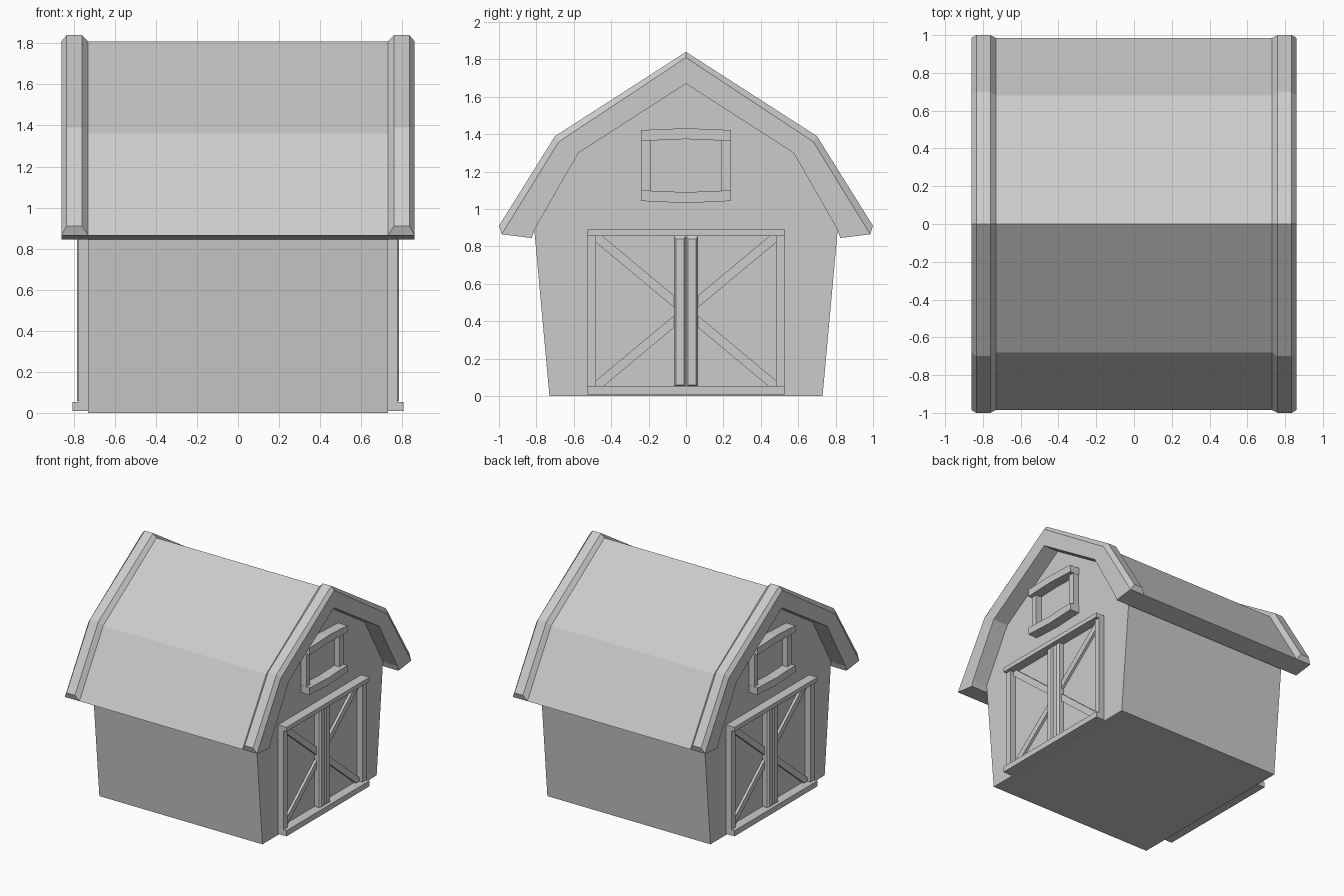
import bpy, bmesh

if "Cube" in bpy.data.objects:
    bpy.data.objects.remove(bpy.data.objects["Cube"])


def loft(name, sections):
    """Skin a solid through (x, [(y, z), ...]) sections of equal length."""
    bm = bmesh.new()
    rings = [[bm.verts.new((x, y, z)) for y, z in pts] for x, pts in sections]
    n = len(rings[0])
    for a, b in zip(rings, rings[1:]):
        for i in range(n):
            j = (i + 1) % n
            bm.faces.new((a[i], a[j], b[j], b[i]))
    bm.faces.new(rings[0][::-1])
    bm.faces.new(rings[-1])
    bmesh.ops.remove_doubles(bm, verts=bm.verts, dist=1e-5)
    bmesh.ops.recalc_face_normals(bm, faces=bm.faces)
    mesh = bpy.data.meshes.new(name)
    bm.to_mesh(mesh)
    bm.free()
    ob = bpy.data.objects.new(name, mesh)
    bpy.context.collection.objects.link(ob)
    return ob


def sym(half):
    """Mirror a half profile (first and last points may lie on y = 0)."""
    return half + [(-y, z) for y, z in reversed(half) if y > 1e-6]


def rect(y0, y1, z0, z1):
    return [(y0, z0), (y1, z0), (y1, z1), (y0, z1)]


WALL = 0.73

# Barn body with walls leaning outward, tucked into the roof
body = sym([(0, 1.69), (0.585, 1.315), (0.812, 0.90), (0.73, 0)])
loft("barn_body", [(-WALL, body), (WALL, body)])

# Gambrel roof with raised, chamfered bands at both ends
under = [(0.985, 0.865), (0.825, 0.845), (0.81, 0.89), (0.575, 1.30)]


def roof_section(top):
    right = top + under
    left = [(-y, z) for y, z in right[:0:-1]]
    inner_peak = [(0, 1.67)]
    return right + inner_peak + left


base = roof_section([(0, 1.81), (0.68, 1.36), (0.985, 0.865)])
crest = roof_section([(0, 1.84), (0.70, 1.39), (1.0, 0.91)])
loft("roof", [(-0.86, base), (-0.835, crest), (-0.76, crest), (-WALL, base),
              (WALL, base), (0.76, crest), (0.835, crest), (0.86, base)])

# Doors and loft window on both gable ends
for s, end in ((1, "right"), (-1, "left")):

    def part(name, profile, depth):
        return loft(f"{end}_{name}", [(s * (WALL - 0.01), profile), (s * depth, profile)])

    # Door header and sill
    part("door_header", rect(-0.53, 0.53, 0.855, 0.89), 0.805)
    part("door_sill", rect(-0.53, 0.53, 0.008, 0.053), 0.805)

    # Window header and sill, slightly peaked in the middle
    part("window_header", sym([(0, 1.432), (0.24, 1.422), (0.24, 1.364), (0, 1.374)]), 0.81)
    part("window_sill", sym([(0, 1.09), (0.24, 1.10), (0.24, 1.043), (0, 1.032)]), 0.81)

    for m in (1, -1):
        # Upright posts of door frame and window
        part("door_post", rect(m * 0.48, m * 0.53, 0.05, 0.86), 0.778)
        part("window_post", rect(m * 0.188, m * 0.238, 1.09, 1.37), 0.778)

        # Chamfered stile where the two doors meet
        outer = rect(m * 0.002, m * 0.065, 0.05, 0.856)
        inner = rect(m * 0.012, m * 0.054, 0.06, 0.84)
        loft(f"{end}_door_stile", [(s * (WALL - 0.01), outer), (s * 0.77, outer), (s * 0.785, inner)])

        # Diagonal braces making a cross over both doors
        for v in (1, -1):
            def z_at(y):
                return 0.452 + v * 0.833 * y
            a, b, h = 0.485, 0.03, 0.032
            part("door_brace", [(m * a, z_at(a) - h), (m * b, z_at(b) - h),
                                (m * b, z_at(b) + h), (m * a, z_at(a) + h)], 0.75)
